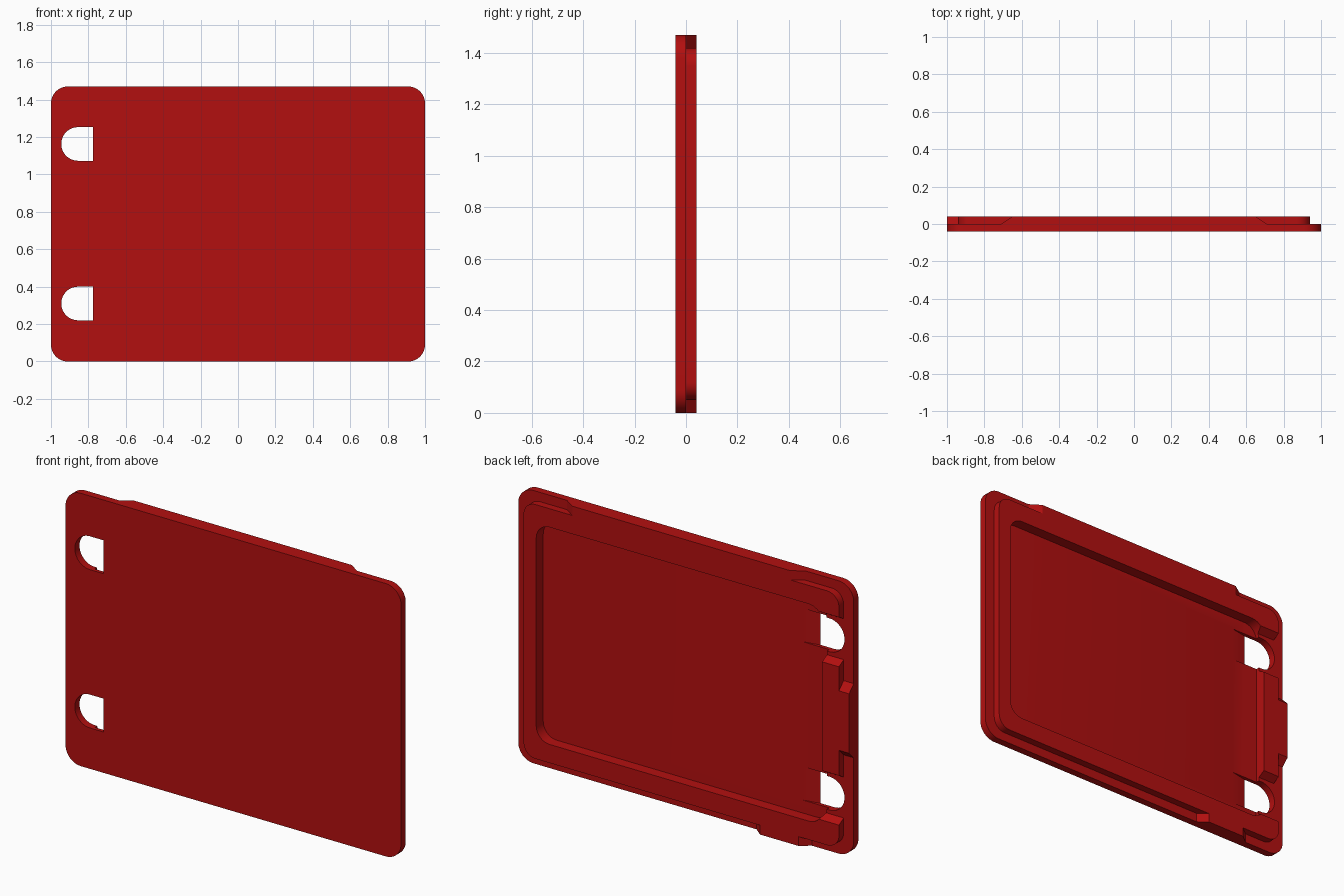
import bpy
import bmesh
from math import sin, cos, pi, radians

if "Cube" in bpy.data.objects:
    bpy.data.objects.remove(bpy.data.objects["Cube"])

H = 1.47          # plate height
FLOOR = -0.02     # depth of the pocket floor


def rounded_rect(x0, x1, z0, z1, r, n=10):
    pts = []
    corners = [(x1 - r, z1 - r), (x0 + r, z1 - r), (x0 + r, z0 + r), (x1 - r, z0 + r)]
    for i, (cx, cz) in enumerate(corners):
        for k in range(n + 1):
            a = pi / 2 * (i + k / n)
            pts.append((cx + r * cos(a), cz + r * sin(a)))
    return pts


def prism(name, profile, place, lo, hi):
    """Extrude a 2D profile from lo to hi; place maps (u, v, depth) to xyz."""
    bm = bmesh.new()
    ends = [[bm.verts.new(place(u, v, d)) for u, v in profile] for d in (lo, hi)]
    bm.faces.new(ends[0])
    bm.faces.new(ends[1])
    n = len(profile)
    for i in range(n):
        j = (i + 1) % n
        bm.faces.new((ends[0][i], ends[0][j], ends[1][j], ends[1][i]))
    bmesh.ops.recalc_face_normals(bm, faces=bm.faces)
    mesh = bpy.data.meshes.new(name)
    bm.to_mesh(mesh)
    bm.free()
    ob = bpy.data.objects.new(name, mesh)
    bpy.context.collection.objects.link(ob)
    return ob


def along_y(x, z, d):
    return (x, d, z)


def along_z(x, y, d):
    return (x, y, d)


def along_x(z, y, d):
    return (d, y, z)


def combine(target, tool, operation):
    mod = target.modifiers.new(operation.lower(), 'BOOLEAN')
    mod.object, mod.operation, mod.solver = tool, operation, 'EXACT'
    bpy.context.view_layer.objects.active = target
    bpy.ops.object.modifier_apply(modifier=mod.name)
    bpy.data.objects.remove(tool, do_unlink=True)


def ramped(a, b, s=0.06):
    """Tab profile with sloped ends, rising from the flange to the rim top."""
    return [(a, -0.02), (b, -0.02), (b, 0), (b - s, 0.04), (a + s, 0.04), (a, 0)]


# Flange plate
plate = prism("cover_plate", rounded_rect(-1, 1, 0, H, 0.09), along_y, -0.04, 0)

# Raised rim and the tabs reaching out to the plate edge
rim = prism("rim", rounded_rect(-0.94, 0.94, 0.05, H - 0.05, 0.07), along_y, -0.02, 0.04)
top_tab = prism("top_tab", ramped(-0.71, 0.71), along_z, 1.36, H)
bottom_tab = prism("bottom_tab", ramped(-0.75, -0.42, 0.05), along_z, 0, 0.11)
side_tab = prism("side_tab", ramped(0.54, 0.94, 0.04), along_x, -1, -0.88)
for part in (rim, top_tab, bottom_tab, side_tab):
    combine(plate, part, 'UNION')

# Recessed pocket
pocket = prism("pocket", rounded_rect(-0.84, 0.865, 0.15, 1.32, 0.08), along_y, FLOOR, 0.1)
combine(plate, pocket, 'DIFFERENCE')

# Two D-shaped holes, each with a rim gap and an entry ramp
for zc in (0.31, 1.163):
    gap = prism("gap", [(zc - 0.11, 0), (zc + 0.11, 0), (zc + 0.145, 0.06), (zc - 0.145, 0.06)],
                along_x, -0.945, -0.80)
    combine(plate, gap, 'DIFFERENCE')
    ramp = prism("ramp", [(-0.80, -0.038), (-0.775, -0.038), (-0.68, FLOOR), (-0.68, 0.01), (-0.80, 0.01)],
                 along_z, zc - 0.09, zc + 0.09)
    combine(plate, ramp, 'DIFFERENCE')
    arc = [(-0.855 + 0.09 * cos(a), zc + 0.09 * sin(a))
           for a in (pi / 2 + pi * k / 20 for k in range(21))]
    hole = prism("hole", [(-0.775, zc + 0.09)] + arc + [(-0.775, zc - 0.09)], along_y, -0.1, 0.1)
    combine(plate, hole, 'DIFFERENCE')

# Red finish and shading
red = bpy.data.materials.new("red_plastic")
red.diffuse_color = (0.45, 0.005, 0.005, 1)
red.use_nodes = True
red.node_tree.nodes["Principled BSDF"].inputs["Base Color"].default_value = red.diffuse_color
plate.data.materials.clear()
plate.data.materials.append(red)
bpy.ops.object.select_all(action='DESELECT')
plate.select_set(True)
bpy.context.view_layer.objects.active = plate
bpy.ops.object.shade_smooth_by_angle(angle=radians(25))
